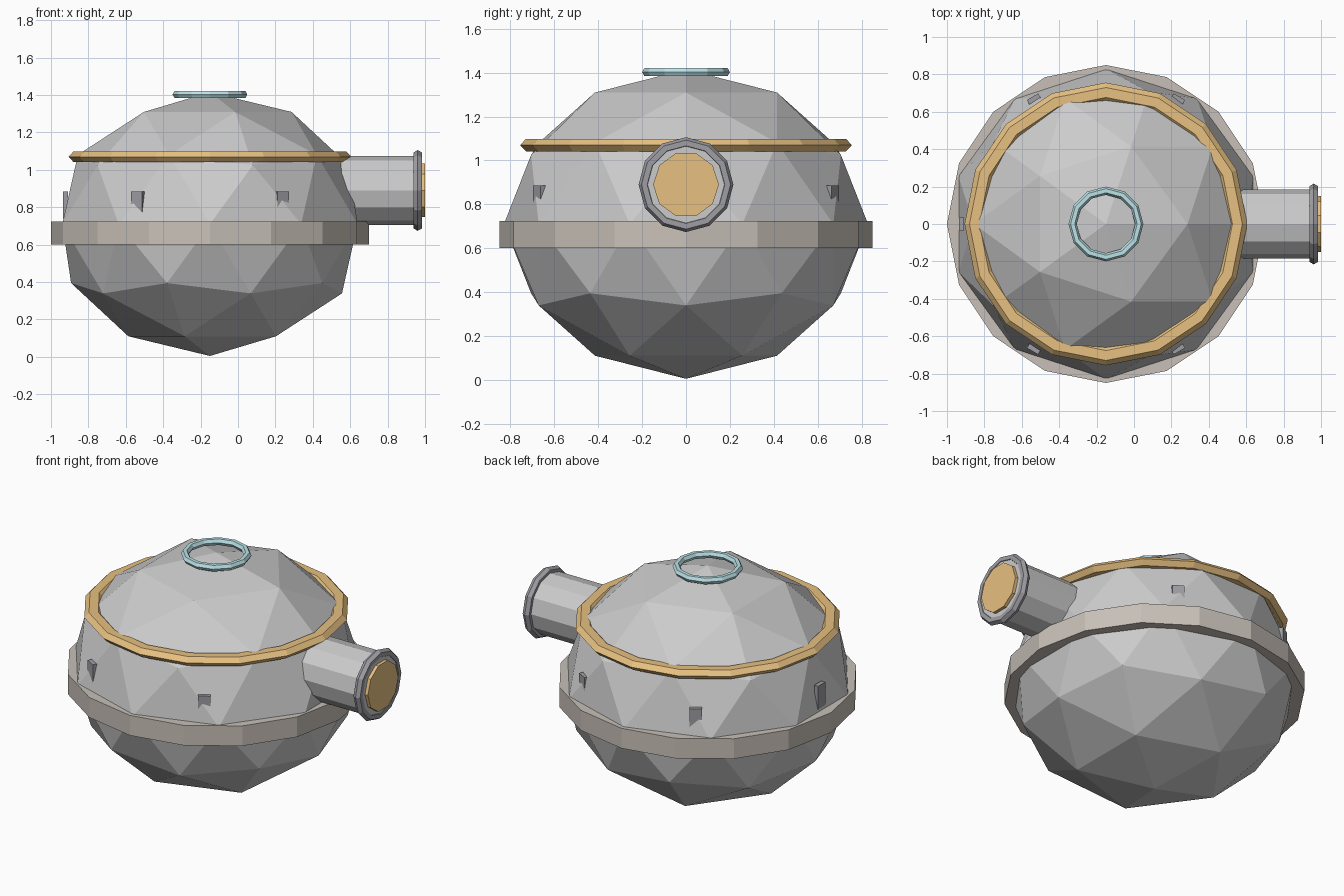
import bpy
from math import pi, cos, sin, radians

if "Cube" in bpy.data.objects:
    bpy.data.objects.remove(bpy.data.objects["Cube"])

CX = -0.15       # dome axis
TZ = 0.89        # tunnel axis height


def mat(name, col):
    m = bpy.data.materials.new(name)
    m.diffuse_color = (*col, 1)
    m.use_nodes = True
    m.node_tree.nodes["Principled BSDF"].inputs["Base Color"].default_value = m.diffuse_color
    return m


gold = mat("gold", (0.80, 0.53, 0.22))
cyan = mat("pale_blue", (0.50, 0.76, 0.80))
stone = mat("warm_grey", (0.58, 0.53, 0.48))
steel = mat("steel", (0.34, 0.34, 0.37))


def finish(name, m=None, scale=None):
    o = bpy.context.object
    o.name = name
    if scale:
        o.scale = scale
    if m:
        o.data.materials.append(m)
    return o


def cyl(name, sides, r, depth, loc, rot=(0, 0, 0), m=None):
    bpy.ops.mesh.primitive_cylinder_add(vertices=sides, radius=r, depth=depth,
                                        location=loc, rotation=rot)
    return finish(name, m)


def ring(name, sides, major, minor, loc, rot=(0, 0, 0), m=None, scale=None):
    bpy.ops.mesh.primitive_torus_add(major_segments=sides, minor_segments=6,
                                     major_radius=major, minor_radius=minor,
                                     location=loc, rotation=rot)
    return finish(name, m, scale)


# Faceted, slightly flattened shell
bpy.ops.mesh.primitive_ico_sphere_add(subdivisions=2, radius=1, location=(CX, 0, 0.71))
finish("dome_shell", scale=(0.83, 0.83, 0.705))

# Waist band and horizontal rings
cyl("waist_band", 16, 0.85, 0.125, (CX, 0, 0.6625), m=stone)
ring("upper_ring", 16, 0.703, 0.053, (CX, 0, 1.07), m=gold, scale=(1, 1, 0.62))
ring("top_ring", 12, 0.178, 0.022, (CX, 0, 1.403), m=cyan)

# Entrance tunnel along +x, with rim and door
side = (0, pi / 2, 0)
cyl("entrance_tunnel", 12, 0.185, 0.585, (0.6875, 0, TZ), side)
ring("tunnel_rim", 12, 0.19, 0.026, (0.961, 0, TZ), side, steel)
door = cyl("door", 10, 0.15, 0.03, (0.985, 0, TZ), side, gold)

# Small windows every 60 degrees, except at the tunnel
for i in range(1, 6):
    a = radians(60 * i)
    bpy.ops.mesh.primitive_cube_add(size=1, rotation=(0, 0, a),
                                    location=(CX + 0.772 * cos(a), 0.772 * sin(a), 0.813))
    finish(f"window_{i}", steel, (0.027, 0.07, 0.144))
